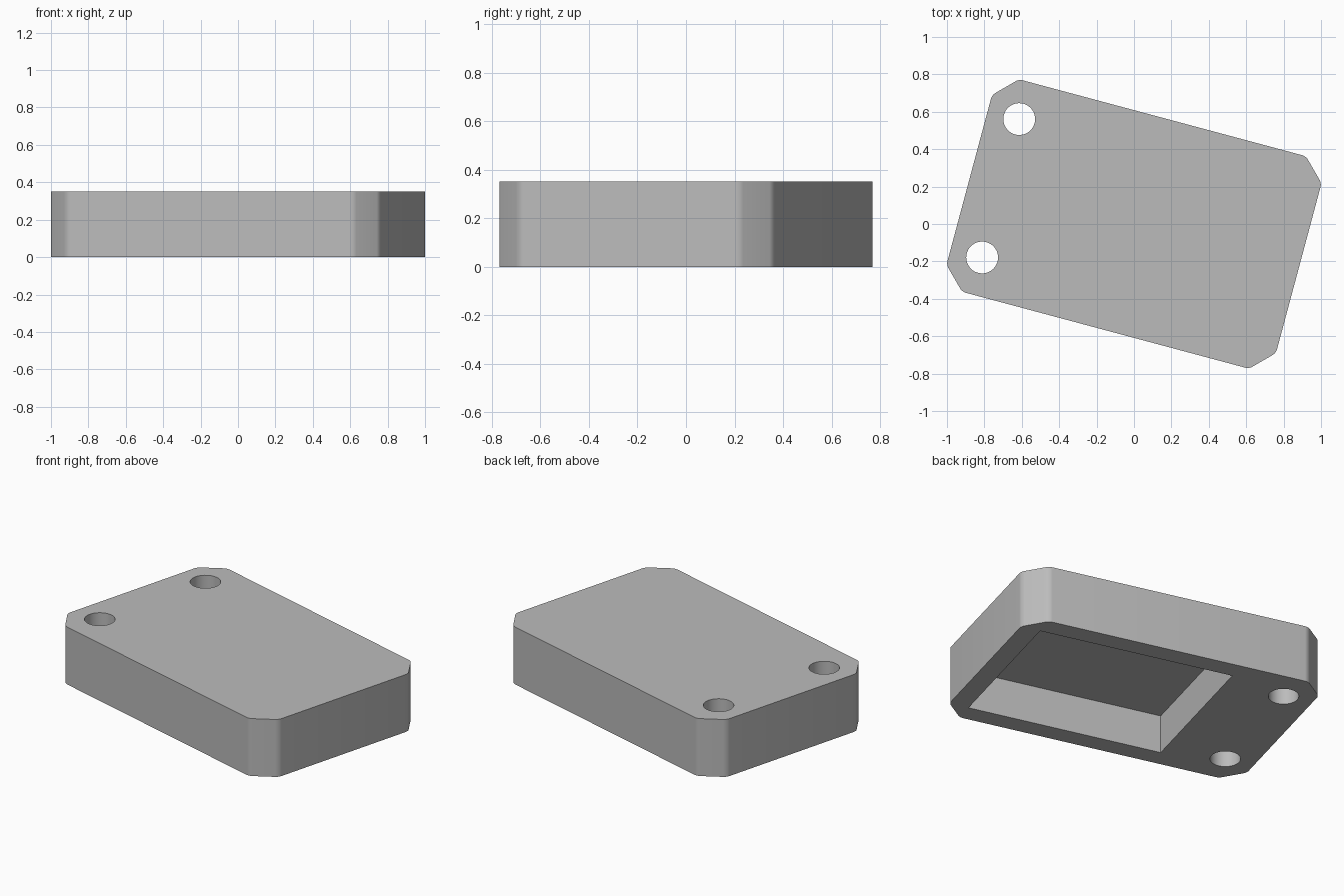
import bpy, bmesh
from math import radians
from mathutils import Matrix, Vector

if "Cube" in bpy.data.objects:
    bpy.data.objects.remove(bpy.data.objects["Cube"])

HALF_L, HALF_W, HEIGHT = 0.912, 0.588, 0.352
WALL = 0.117
CHAMFER, FILLET = 0.118, 0.02
HOLE_X, HOLE_Y, HOLE_R = -0.738, 0.383, 0.085
POCKET_START, POCKET_DEPTH = -0.383, 0.235


def add_object(name, bm):
    mesh = bpy.data.meshes.new(name)
    bmesh.ops.recalc_face_normals(bm, faces=bm.faces)
    bm.to_mesh(mesh)
    bm.free()
    obj = bpy.data.objects.new(name, mesh)
    bpy.context.collection.objects.link(obj)
    return obj


def box(low, high):
    bm = bmesh.new()
    low, high = Vector(low), Vector(high)
    size = Matrix.Diagonal((*(high - low), 1))
    bmesh.ops.create_cube(bm, size=1, matrix=Matrix.Translation((low + high) / 2) @ size)
    return bm


def bevel_uprights(bm, offset, segments):
    uprights = [e for e in bm.edges
                if abs(e.verts[0].co.z - e.verts[1].co.z) > HEIGHT / 2]
    bmesh.ops.bevel(bm, geom=uprights, offset=offset, offset_type='OFFSET',
                    segments=segments, profile=0.5, affect='EDGES')


def cut(target, cutter):
    cutter.hide_render = True
    mod = target.modifiers.new("cut", 'BOOLEAN')
    mod.operation, mod.solver, mod.object = 'DIFFERENCE', 'EXACT', cutter
    bpy.ops.object.modifier_apply(modifier=mod.name)
    bpy.data.objects.remove(cutter)


# Block with chamfered corners, softened where each chamfer meets the sides
bm = box((-HALF_L, -HALF_W, 0), (HALF_L, HALF_W, HEIGHT))
bevel_uprights(bm, CHAMFER, 1)
bevel_uprights(bm, FILLET, 6)
body = add_object("housing_block", bm)
bpy.context.view_layer.objects.active = body
body.select_set(True)

# Rectangular pocket open at the underside
cut(body, add_object("pocket_cutter", box(
    (POCKET_START, WALL - HALF_W, -0.1),
    (HALF_L - WALL, HALF_W - WALL, POCKET_DEPTH))))

# Two through holes at one end
for side in (-1, 1):
    bm = bmesh.new()
    bmesh.ops.create_cone(bm, cap_ends=True, segments=48, radius1=HOLE_R, radius2=HOLE_R,
                          depth=1, matrix=Matrix.Translation((HOLE_X, side * HOLE_Y, 0.2)))
    cut(body, add_object("hole_cutter", bm))

# Plain grey finish
grey = bpy.data.materials.new("plain_grey")
grey.use_nodes = True
color = (0.5, 0.5, 0.5, 1)
grey.diffuse_color = color
grey.node_tree.nodes["Principled BSDF"].inputs["Base Color"].default_value = color
body.data.materials.clear()
body.data.materials.append(grey)

# Turned on its base
body.rotation_euler.z = radians(-15)
bpy.ops.object.shade_smooth_by_angle(angle=radians(30))
